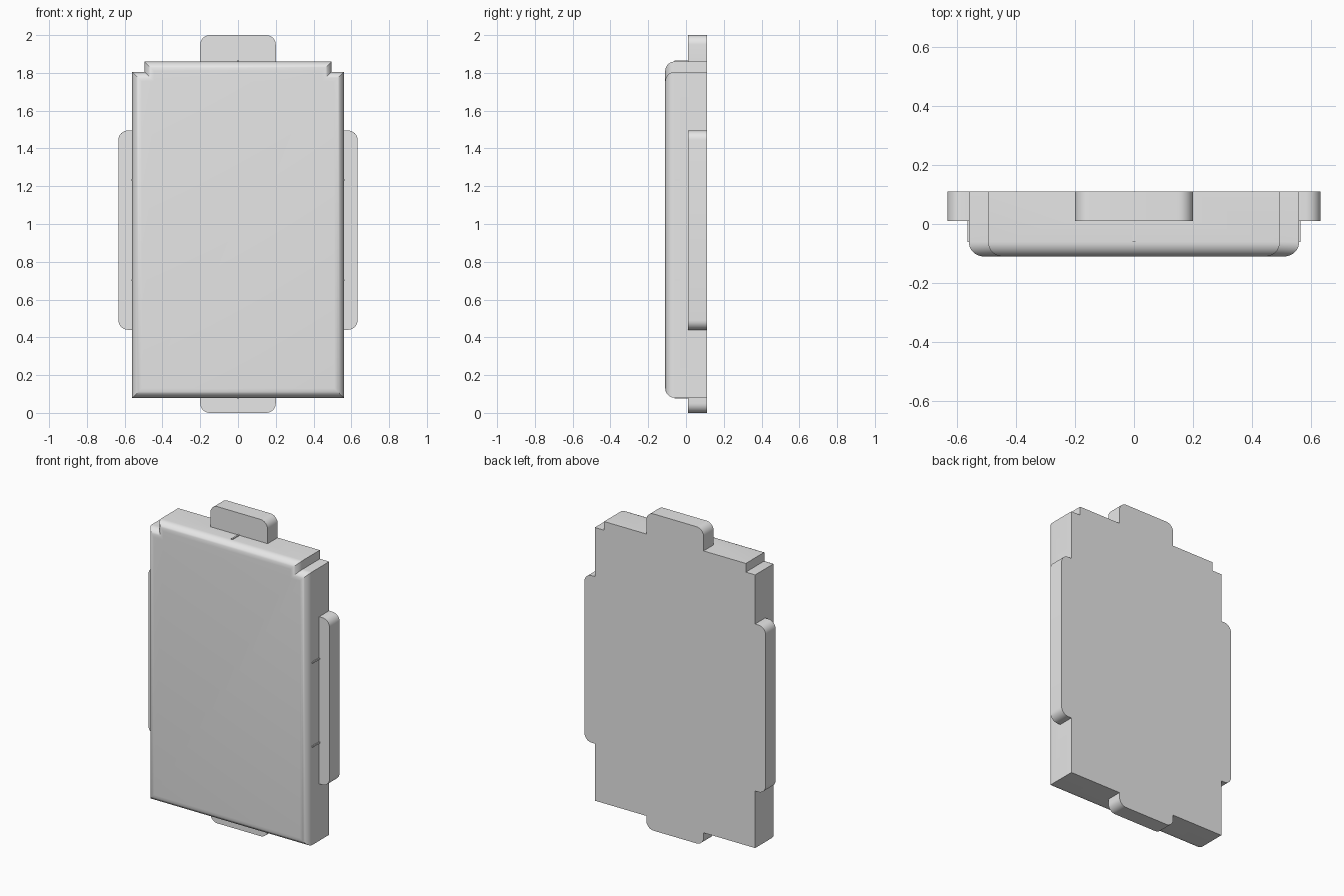
import bpy, bmesh, math

cube = bpy.data.objects.get("Cube")
if cube:
    bpy.data.objects.remove(cube, do_unlink=True)

grey = bpy.data.materials.new("light grey")
grey.use_nodes = True
COLOUR = (0.8, 0.8, 0.8, 1)
grey.diffuse_color = COLOUR
grey.node_tree.nodes["Principled BSDF"].inputs["Base Color"].default_value = COLOUR

FRONT, LEDGE, BACK = -0.11, 0.01, 0.11
W, SHOULDER_W = 0.56, 0.495
BOTTOM, SHOULDER, TOP = 0.08, 1.805, 1.86
RADIUS = 0.05


def finish(bm, name):
    bmesh.ops.recalc_face_normals(bm, faces=bm.faces)
    mesh = bpy.data.meshes.new(name)
    bm.to_mesh(mesh)
    bm.free()
    mesh.materials.append(grey)
    obj = bpy.data.objects.new(name, mesh)
    bpy.context.collection.objects.link(obj)
    return obj


def arc(cx, cz, start, steps=8):
    """Quarter turn, counter-clockwise from the start angle."""
    angles = [math.radians(start + 90 * i / steps) for i in range(steps + 1)]
    return [(cx + RADIUS * math.cos(a), cz + RADIUS * math.sin(a)) for a in angles]


# Body outline, counter-clockwise, with the points where the tabs join it
TAB_W, SIDE_X, SIDE_LOW, SIDE_HIGH = 0.2, 0.633, 0.44, 1.495
right = [(TAB_W, BOTTOM), (W, BOTTOM), (W, SIDE_LOW), (W, SIDE_HIGH),
         (W, SHOULDER), (SHOULDER_W, SHOULDER), (SHOULDER_W, TOP), (TAB_W, TOP)]
outline = right + [(-x, z) for x, z in reversed(right)]

# Rounded tab outlines, keyed by the outline point each one starts from
r = RADIUS
side_tab = arc(SIDE_X - r, SIDE_LOW + r, -90) + arc(SIDE_X - r, SIDE_HIGH - r, 0)
tabs = {
    2: side_tab,
    7: arc(TAB_W - r, 2 - r, 0) + arc(r - TAB_W, 2 - r, 90),
    12: [(-x, z) for x, z in reversed(side_tab)],
    15: arc(r - TAB_W, r, 180) + arc(TAB_W - r, r, 270),
}

# Body and tabs as one shell
bm = bmesh.new()
front = [bm.verts.new((x, FRONT, z)) for x, z in outline]
ledge = [bm.verts.new((x, LEDGE, z)) for x, z in outline]
rim = []
for i, v in enumerate(ledge):
    rim.append(v)
    if i in tabs:
        tab = [bm.verts.new((x, LEDGE, z)) for x, z in tabs[i]]
        bm.faces.new([v] + tab + [ledge[(i + 1) % len(ledge)]])
        rim += tab
back = [bm.verts.new((v.co.x, BACK, v.co.z)) for v in rim]


def bridge(a, b):
    for i in range(len(a)):
        bm.faces.new((a[i - 1], a[i], b[i], b[i - 1]))


bridge(front, ledge)
bridge(rim, back)
bm.faces.new(back)
front_face = bm.faces.new(front)
bmesh.ops.recalc_face_normals(bm, faces=bm.faces)

# Rounded front edge
bmesh.ops.bevel(bm, geom=list(front_face.edges), offset=RADIUS, offset_type='OFFSET',
                segments=8, profile=0.5, affect='EDGES', clamp_overlap=False)
bmesh.ops.dissolve_limit(bm, angle_limit=math.radians(1),
                         verts=bm.verts, edges=bm.edges)
body = finish(bm, "body_with_tabs")
bpy.context.view_layer.objects.active = body
body.select_set(True)
bpy.ops.object.shade_smooth_by_angle(angle=math.radians(35))
body.select_set(False)


# Thin raised ribs in front of the tabs
def rib(name, x, z, half_x, half_z):
    bm = bmesh.new()
    bmesh.ops.create_cube(bm, size=2)
    for v in bm.verts:
        v.co = (x + v.co.x * half_x, -0.025 + v.co.y * 0.036, z + v.co.z * half_z)
    finish(bm, name)


rib("rib_top", 0, TOP, 0.005, 0.005)
rib("rib_bottom", 0, BOTTOM, 0.005, 0.005)
for label, sign in (("left", 1), ("right", -1)):
    rib(f"rib_{label}_upper", sign * W, 1.232, 0.005, 0.005)
    rib(f"rib_{label}_lower", sign * W, 0.702, 0.005, 0.005)
